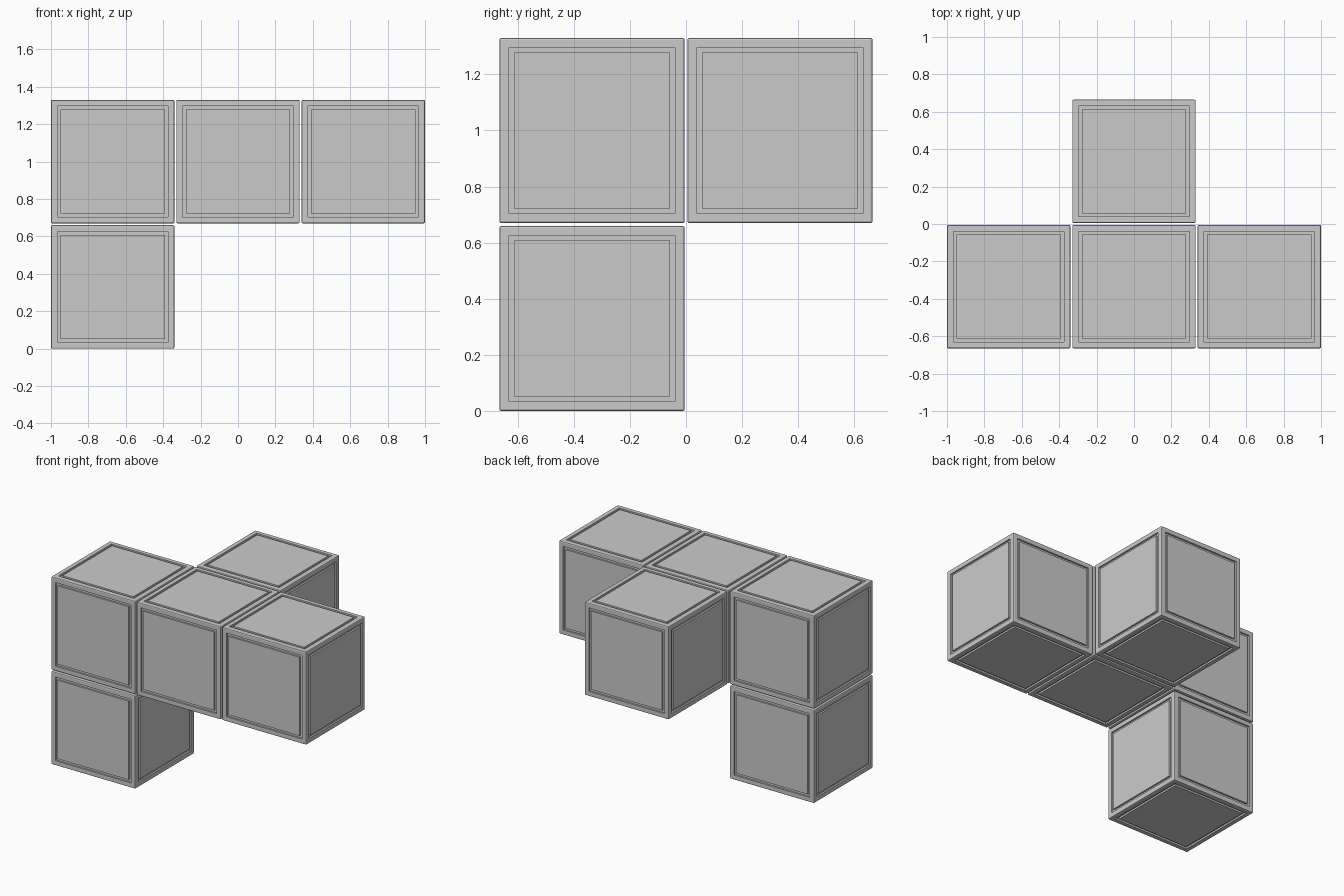
import bpy, bmesh
from mathutils import Matrix

if "Cube" in bpy.data.objects:
    bpy.data.objects.remove(bpy.data.objects["Cube"])

SIZE, PITCH = 0.66, 0.67
BEVEL, RIM, GROOVE, DEPTH = 0.007, 0.045, 0.025, 0.012


def push(bm, faces, dist):
    """Extrude each face straight along its own normal."""
    out = bmesh.ops.extrude_discrete_faces(bm, faces=faces)["faces"]
    for f in out:
        f.normal_update()
        bmesh.ops.translate(bm, verts=list(f.verts), vec=f.normal * dist)
    return out


def panel_cube_mesh():
    bm = bmesh.new()
    bmesh.ops.create_cube(bm, size=SIZE)
    # softened outer edges
    bmesh.ops.bevel(bm, geom=list(bm.edges), offset=BEVEL, segments=2,
                    profile=0.5, affect='EDGES')
    bm.normal_update()
    sides = [f for f in bm.faces if f.calc_area() > 0.3]
    # rim, square groove, flush panel on every side
    bmesh.ops.inset_individual(bm, faces=sides, thickness=RIM - BEVEL)
    sides = push(bm, sides, -DEPTH)
    bm.normal_update()
    bmesh.ops.inset_individual(bm, faces=sides, thickness=GROOVE)
    push(bm, sides, DEPTH)
    bm.normal_update()
    mesh = bpy.data.meshes.new("panel_cube")
    bm.to_mesh(mesh)
    bm.free()
    return mesh


mesh = panel_cube_mesh()
low, high = SIZE / 2, SIZE / 2 + PITCH
front, back = -PITCH / 2, PITCH / 2

# row of three, one behind the middle, one under the left end
cubes = {
    "left_cube": (-PITCH, front, high),
    "middle_cube": (0, front, high),
    "right_cube": (PITCH, front, high),
    "back_cube": (0, back, high),
    "lower_cube": (-PITCH, front, low),
}
for name, loc in cubes.items():
    ob = bpy.data.objects.new(name, mesh)
    ob.location = loc
    bpy.context.collection.objects.link(ob)
